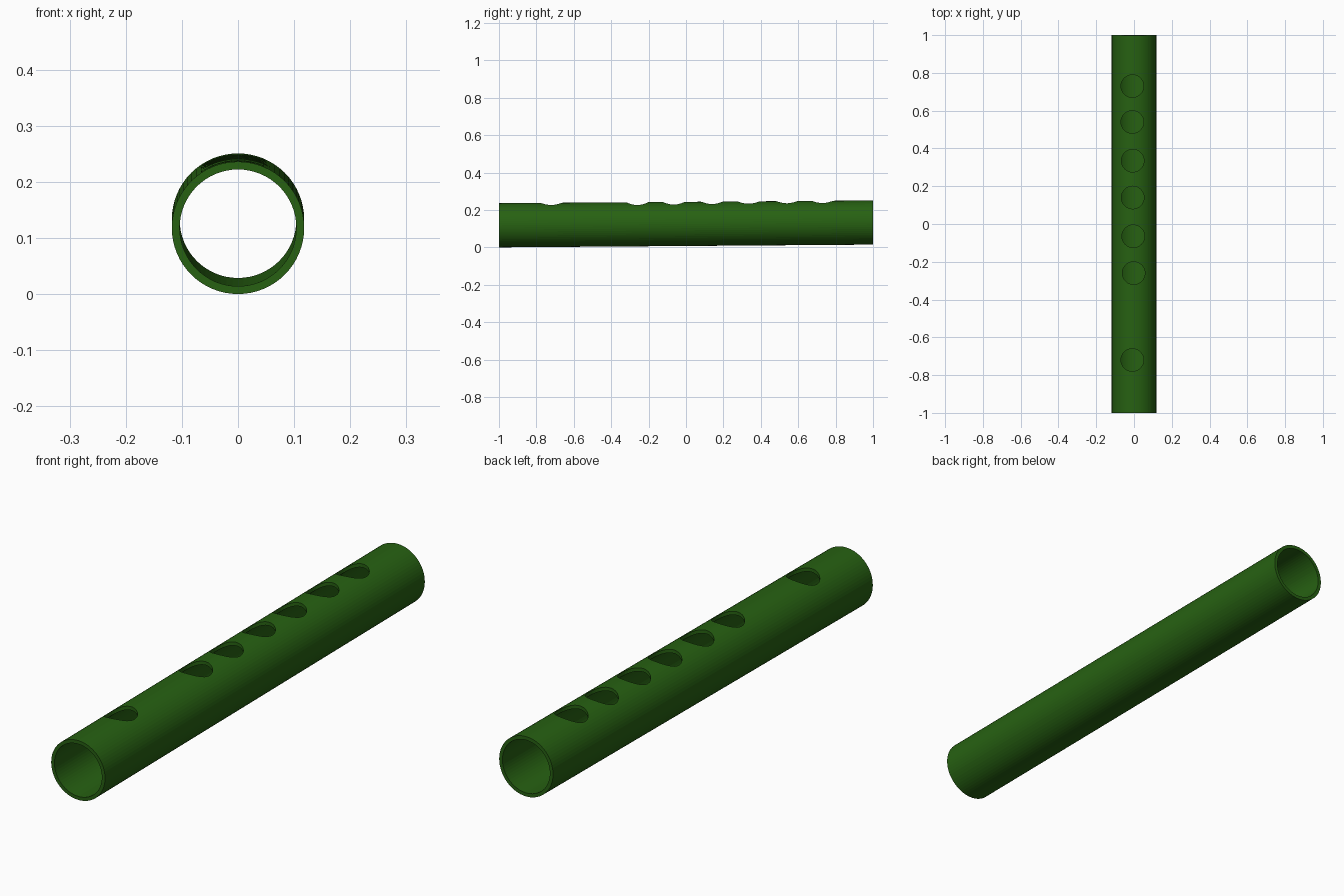
import bpy, bmesh, math
from mathutils import Matrix

if "Cube" in bpy.data.objects:
    bpy.data.objects.remove(bpy.data.objects["Cube"])

SIDES = 64
OUTER, INNER, LENGTH = 0.118, 0.104, 2.0
TILT = 0.0073          # slight rise towards the back
MID_Z = 0.1255

green = bpy.data.materials.new("dark green")
green.diffuse_color = (0.02, 0.12, 0.006, 1)
green.use_nodes = True
green.node_tree.nodes["Principled BSDF"].inputs["Base Color"].default_value = green.diffuse_color


def add_object(name, bm):
    mesh = bpy.data.meshes.new(name)
    bm.to_mesh(mesh)
    bm.free()
    mesh.materials.append(green)
    obj = bpy.data.objects.new(name, mesh)
    bpy.context.collection.objects.link(obj)
    return obj


# Open tube: a rectangular wall section swept round the y axis, then tilted
bm = bmesh.new()
section = [(OUTER, -LENGTH / 2), (OUTER, LENGTH / 2),
           (INNER, LENGTH / 2), (INNER, -LENGTH / 2)]
rings = []
for i in range(SIDES):
    a = 2 * math.pi * i / SIDES
    rings.append([bm.verts.new((r * math.cos(a), y, r * math.sin(a)))
                  for r, y in section])
for i in range(SIDES):
    p, q = rings[i], rings[(i + 1) % SIDES]
    for k in range(4):
        n = (k + 1) % 4
        bm.faces.new((p[k], p[n], q[n], q[k]))
bmesh.ops.recalc_face_normals(bm, faces=bm.faces)
bm.transform(Matrix.Translation((0, 0, MID_Z)) @ Matrix.Rotation(TILT, 4, 'X'))
tube = add_object("flute_tube", bm)

# Mouth hole and six finger holes, drilled through the top wall only
holes = [(-0.009, -0.72), (-0.002, -0.26), (-0.004, -0.065), (-0.007, 0.14),
         (-0.007, 0.335), (-0.009, 0.54), (-0.009, 0.73)]
bm = bmesh.new()
for x, y in holes:
    bmesh.ops.create_cone(bm, cap_ends=True, segments=32, radius1=0.06,
                          radius2=0.06, depth=0.25,
                          matrix=Matrix.Translation((x, y, MID_Z + 0.145)))
cutter = add_object("hole_cutter", bm)
cutter.hide_render = True
cutter.hide_viewport = True

drill = tube.modifiers.new("drill holes", 'BOOLEAN')
drill.operation = 'DIFFERENCE'
drill.solver = 'EXACT'
drill.object = cutter
